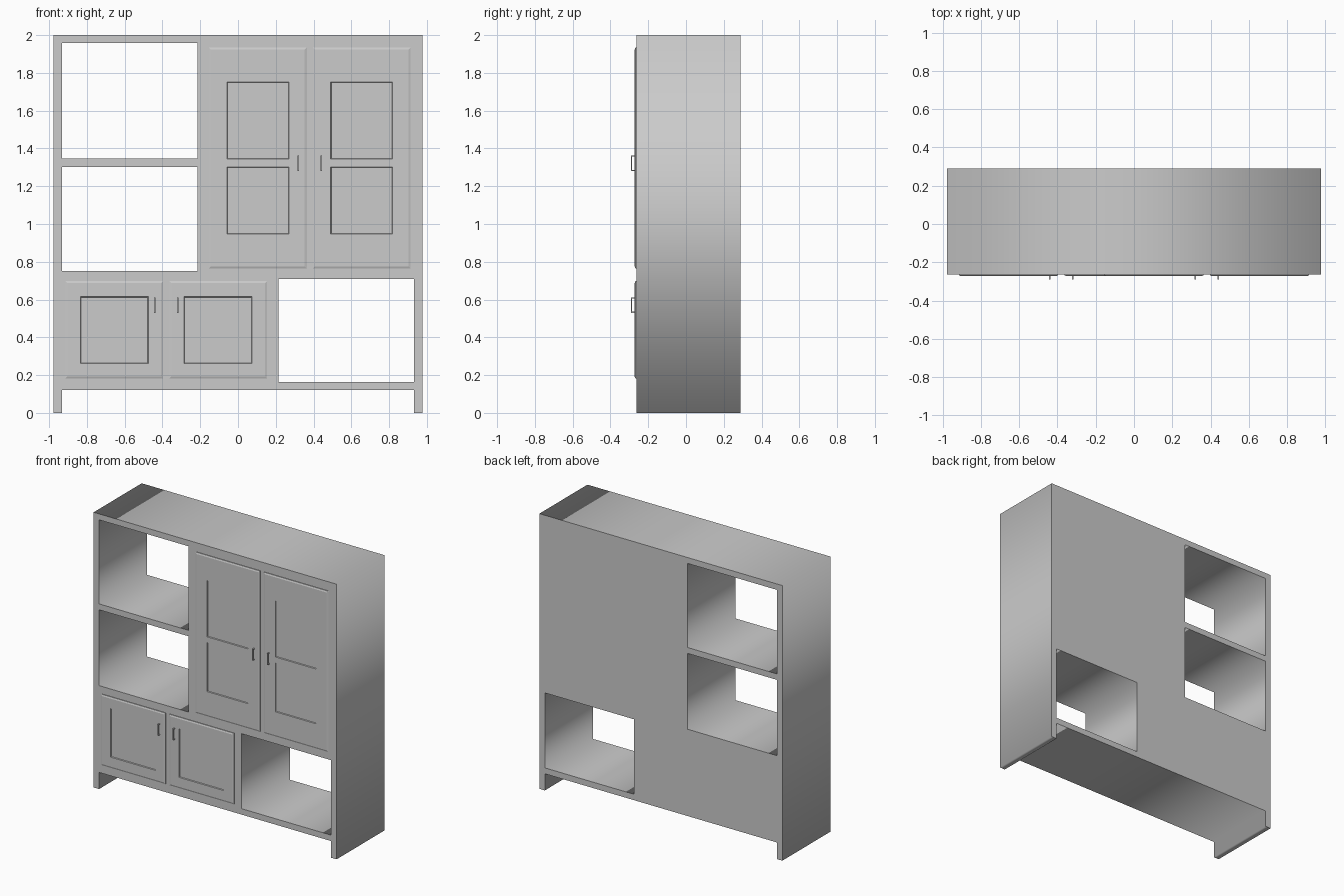
import bpy, bmesh, math
from mathutils import Matrix, Vector

if "Cube" in bpy.data.objects:
    bpy.data.objects.remove(bpy.data.objects["Cube"])

FRONT, BACK = -0.263, 0.289      # carcass faces
DOOR_T = 0.009                   # how far doors stand proud


def add_object(name, bm):
    bmesh.ops.recalc_face_normals(bm, faces=bm.faces)
    mesh = bpy.data.meshes.new(name)
    bm.to_mesh(mesh)
    bm.free()
    ob = bpy.data.objects.new(name, mesh)
    bpy.context.collection.objects.link(ob)
    return ob


def rect(x0, x1, z0, z1):
    return [(x0, z0), (x1, z0), (x1, z1), (x0, z1)]


def add_box(bm, lo, hi):
    lo, hi = Vector(lo), Vector(hi)
    m = Matrix.Translation((lo + hi) / 2) @ Matrix.Diagonal((*(hi - lo), 1))
    bmesh.ops.create_cube(bm, size=1, matrix=m)


# Carcass: front outline with feet and three see-through openings, extruded
W, IN, BASE = 0.977, 0.933, 0.121
outline = [(-W, 0), (-IN, 0), (-IN, BASE), (IN, BASE),
           (IN, 0), (W, 0), (W, 2), (-W, 2)]
openings = [rect(-IN, -0.214, 0.752, 1.303),
            rect(-IN, -0.214, 1.346, 1.957),
            rect(0.214, IN, 0.164, 0.709)]
curve = bpy.data.curves.new("carcass", 'CURVE')
curve.dimensions = '2D'
curve.fill_mode = 'BOTH'
curve.extrude = (BACK - FRONT) / 2
for pts in [outline] + openings:
    s = curve.splines.new('POLY')
    s.points.add(len(pts) - 1)
    for p, (x, z) in zip(s.points, pts):
        p.co = (x, z, 0, 1)
    s.use_cyclic_u = True
carcass = bpy.data.objects.new("carcass", curve)
bpy.context.collection.objects.link(carcass)
carcass.location.y = (FRONT + BACK) / 2
carcass.rotation_euler.x = math.pi / 2
bpy.context.view_layer.objects.active = carcass
carcass.select_set(True)
bpy.ops.object.convert(target='MESH')


# Door: grid front, recessed panels, chamfered rim
def door(name, cx, z0, z1, half_panel, panels):
    hw, ch = 0.259, 0.011
    y = FRONT - DOOR_T
    xs = [cx - hw + ch, cx - half_panel, cx + half_panel, cx + hw - ch]
    zs = [z0 + ch] + [z for p in panels for z in p] + [z1 - ch]
    bm = bmesh.new()
    v = [[bm.verts.new((x, y, z)) for x in xs] for z in zs]
    recessed = []
    for j in range(len(zs) - 1):
        for i in range(3):
            f = bm.faces.new((v[j][i], v[j][i + 1], v[j + 1][i + 1], v[j + 1][i]))
            if i == 1 and j % 2 == 1:
                recessed.append(f)
    bm.normal_update()
    bmesh.ops.inset_individual(bm, faces=recessed, thickness=0.004, depth=-0.006)
    centre = Vector((cx, y, (z0 + z1) / 2))
    for out, back in ((ch, 0.004), (0, DOOR_T - 0.004 + 0.002)):
        rim = [e for e in bm.edges if e.is_boundary]
        ext = bmesh.ops.extrude_edge_only(bm, edges=rim)["geom"]
        for vert in [g for g in ext if isinstance(g, bmesh.types.BMVert)]:
            co = vert.co
            if abs(abs(co.x - cx) - (hw - ch)) < 1e-4:
                co.x += math.copysign(out, co.x - cx)
            if abs(abs(co.z - centre.z) - ((z1 - z0) / 2 - ch)) < 1e-4:
                co.z += math.copysign(out, co.z - centre.z)
            co.y += back
    bmesh.ops.holes_fill(bm, edges=[e for e in bm.edges if e.is_boundary], sides=0)
    add_object(name, bm)


# Handle: upright grip on two short posts
def handle(name, x, z0, z1):
    t, w, y = 0.006, 0.004, -0.291
    bm = bmesh.new()
    add_box(bm, (x - w, y, z0), (x + w, y + t, z1))
    for z in (z0, z1 - t):
        add_box(bm, (x - w, y + t, z), (x + w, FRONT, z + t))
    add_object(name, bm)


# Each cabinet has a mirrored pair of doors about its centre line
for label, mid, z0, z1, half_panel, panels, hz in (
        ("upper", 0.38, 0.765, 1.934, 0.164, [(0.946, 1.302), (1.344, 1.753)], (1.28, 1.363)),
        ("lower", -0.38, 0.182, 0.698, 0.18, [(0.262, 0.615)], (0.53, 0.612))):
    for side, s in (("left", -1), ("right", 1)):
        door(f"{label}_{side}_door", mid + s * 0.275, z0, z1, half_panel, panels)
        handle(f"{label}_{side}_handle", mid + s * 0.06, *hz)
